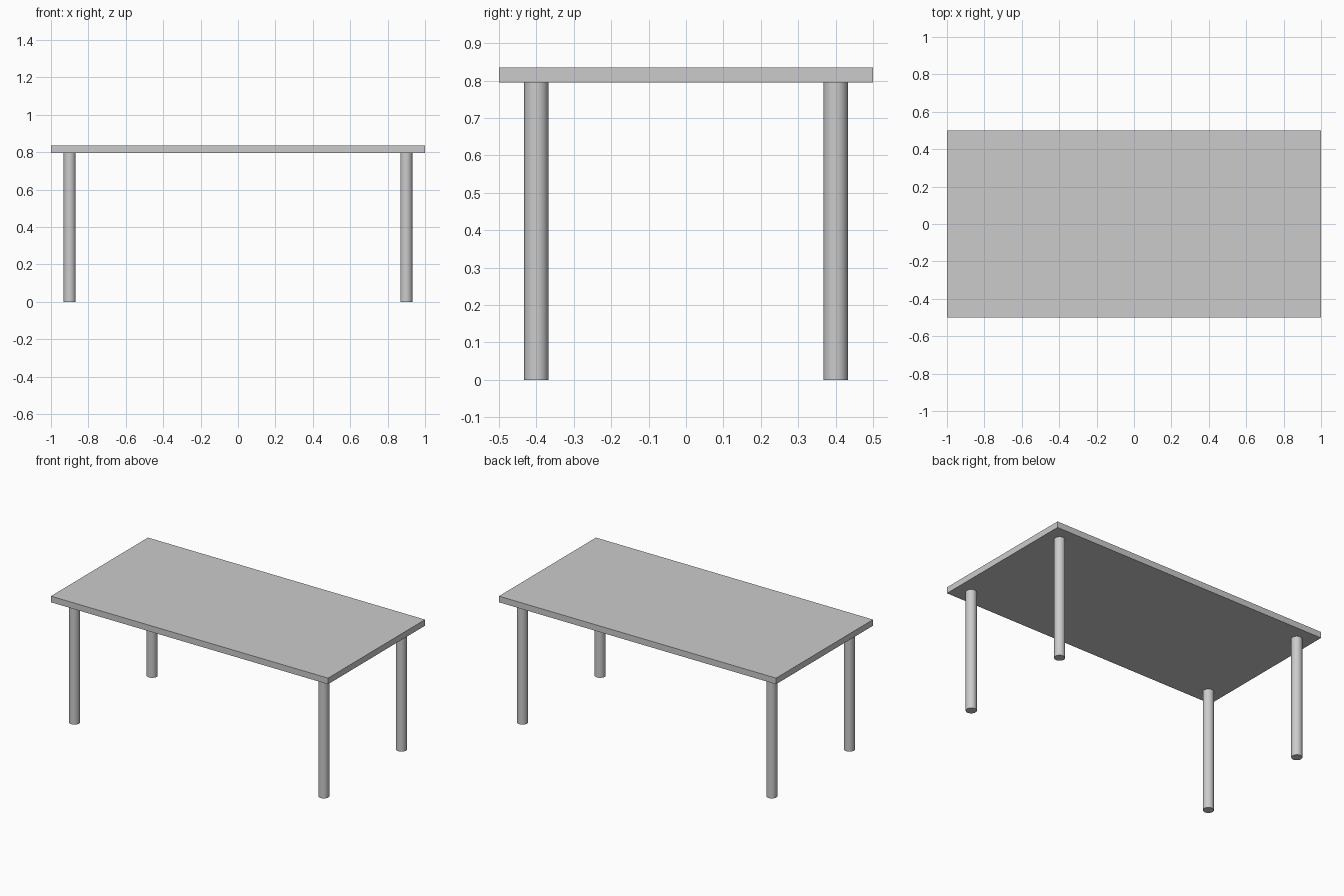
import bpy
from math import radians

if "Cube" in bpy.data.objects:
    bpy.data.objects.remove(bpy.data.objects["Cube"])

TOP_Z, THICK = 0.835, 0.04
LEG_H, LEG_R = TOP_Z - THICK, 0.0325

# Table top
bpy.ops.mesh.primitive_cube_add(size=1, location=(0, 0, TOP_Z - THICK / 2))
top = bpy.context.object
top.name = "table_top"
top.scale = (2, 1, THICK)
bpy.ops.object.transform_apply(location=False, rotation=False, scale=True)

# Four round legs, inset from the corners
for side, x in (("left", -0.9), ("right", 0.9)):
    for end, y in (("front", -0.4), ("back", 0.4)):
        bpy.ops.mesh.primitive_cylinder_add(
            vertices=32, radius=LEG_R, depth=LEG_H, location=(x, y, LEG_H / 2))
        bpy.context.object.name = f"{end}_{side}_leg"
        bpy.ops.object.shade_smooth_by_angle(angle=radians(30))
